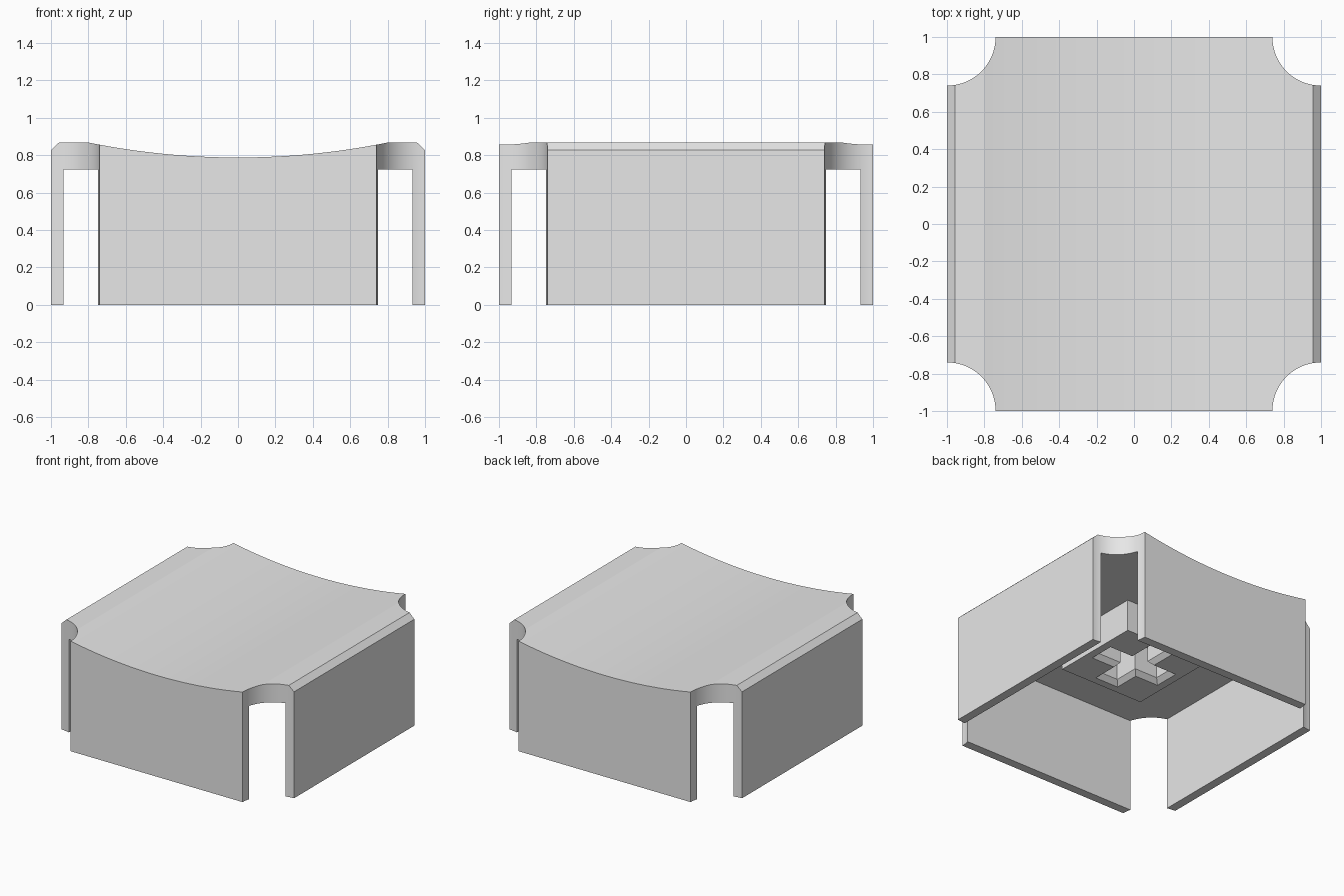
import bpy, bmesh, math
from mathutils import Matrix

if "Cube" in bpy.data.objects:
    bpy.data.objects.remove(bpy.data.objects["Cube"], do_unlink=True)

grey = bpy.data.materials.new("light_grey_plastic")
grey.use_nodes = True
grey.diffuse_color = (0.8, 0.8, 0.8, 1)
grey.node_tree.nodes["Principled BSDF"].inputs["Base Color"].default_value = (0.8, 0.8, 0.8, 1)

CEILING = 0.725    # underside of the top
SOCKET_Z = 0.48    # lower face of the socket block


def make_object(name, bm):
    mesh = bpy.data.meshes.new(name)
    bm.to_mesh(mesh)
    bm.free()
    mesh.materials.append(grey)
    obj = bpy.data.objects.new(name, mesh)
    bpy.context.collection.objects.link(obj)
    return obj


def activate(obj):
    bpy.ops.object.select_all(action='DESELECT')
    obj.select_set(True)
    bpy.context.view_layer.objects.active = obj


def cut(obj, cutter):
    cutter.hide_render = True
    mod = obj.modifiers.new("cut", 'BOOLEAN')
    mod.operation = 'DIFFERENCE'
    mod.solver = 'EXACT'
    mod.object = cutter
    activate(obj)
    bpy.ops.object.modifier_apply(modifier=mod.name)
    bpy.data.objects.remove(cutter, do_unlink=True)


# Cap shell: side profile with a dished top, extruded front to back
dish_half, dish_low, rim = 0.8, 0.788, 0.868
sag = rim - dish_low
radius = (dish_half ** 2 + sag ** 2) / (2 * sag)
sweep = math.asin(dish_half / radius)
steps = 32
profile = [(-1, 0), (1, 0), (1, 0.828), (0.957, rim)]
for i in range(steps + 1):
    a = sweep * (1 - 2 * i / steps)
    profile.append((radius * math.sin(a), dish_low + radius * (1 - math.cos(a))))
profile += [(-0.957, rim), (-1, 0.828)]

bm = bmesh.new()
face = bm.faces.new([bm.verts.new((x, -1, z)) for x, z in profile])
ext = bmesh.ops.extrude_face_region(bm, geom=[face])
bmesh.ops.translate(bm, vec=(0, 2, 0),
                    verts=[g for g in ext["geom"] if isinstance(g, bmesh.types.BMVert)])
bmesh.ops.recalc_face_normals(bm, faces=bm.faces)
cap = make_object("cap_shell", bm)

# Hollow inside
bm = bmesh.new()
bmesh.ops.create_cube(bm, size=1, matrix=Matrix.Translation((0, 0, CEILING - 0.5))
                      @ Matrix.Diagonal((1.864, 1.864, 1, 1)))
cut(cap, make_object("cavity_cutter", bm))

# Round corner notches
for sx in (-1, 1):
    for sy in (-1, 1):
        bm = bmesh.new()
        bmesh.ops.create_cone(bm, cap_ends=True, segments=96, radius1=0.26, radius2=0.26,
                              depth=3, matrix=Matrix.Translation((sx, sy, 0.5)))
        cut(cap, make_object("notch_cutter", bm))

activate(cap)
bpy.ops.object.shade_smooth_by_angle(angle=math.radians(8))


# Socket block under the top, with a chamfered cross-shaped hole
def cross(length, width):
    quarter = [(length, -width), (length, width), (width, width)]
    pts = []
    for _ in range(4):
        pts += quarter
        quarter = [(-y, x) for x, y in quarter]
    return pts


def loop(bm, pts, z):
    verts = [bm.verts.new((x, y, z)) for x, y in pts]
    edges = [bm.edges.new((v, verts[(i + 1) % len(verts)])) for i, v in enumerate(verts)]
    return verts, edges


def bridge(bm, low, high):
    n = len(low)
    for i in range(n):
        j = (i + 1) % n
        bm.faces.new((low[i], low[j], high[j], high[i]))


h = 0.36
square = [(h, -h), (h, h), (-h, h), (-h, -h)]
bm = bmesh.new()
base, base_edges = loop(bm, square, SOCKET_Z)
top, _ = loop(bm, square, CEILING)
lip, lip_edges = loop(bm, cross(0.3, 0.1), SOCKET_Z)
throat, _ = loop(bm, cross(0.265, 0.068), SOCKET_Z + 0.035)
roof, _ = loop(bm, cross(0.265, 0.068), CEILING)
bridge(bm, base, top)
bridge(bm, lip[::-1], throat[::-1])
bridge(bm, throat[::-1], roof[::-1])
bmesh.ops.triangle_fill(bm, use_beauty=True, edges=base_edges + lip_edges, normal=(0, 0, -1))
for f in bm.faces:
    f.normal_update()
    if abs(f.normal.z) > 0.9 and f.normal.z > 0:
        f.normal_flip()
make_object("socket_block", bm)
